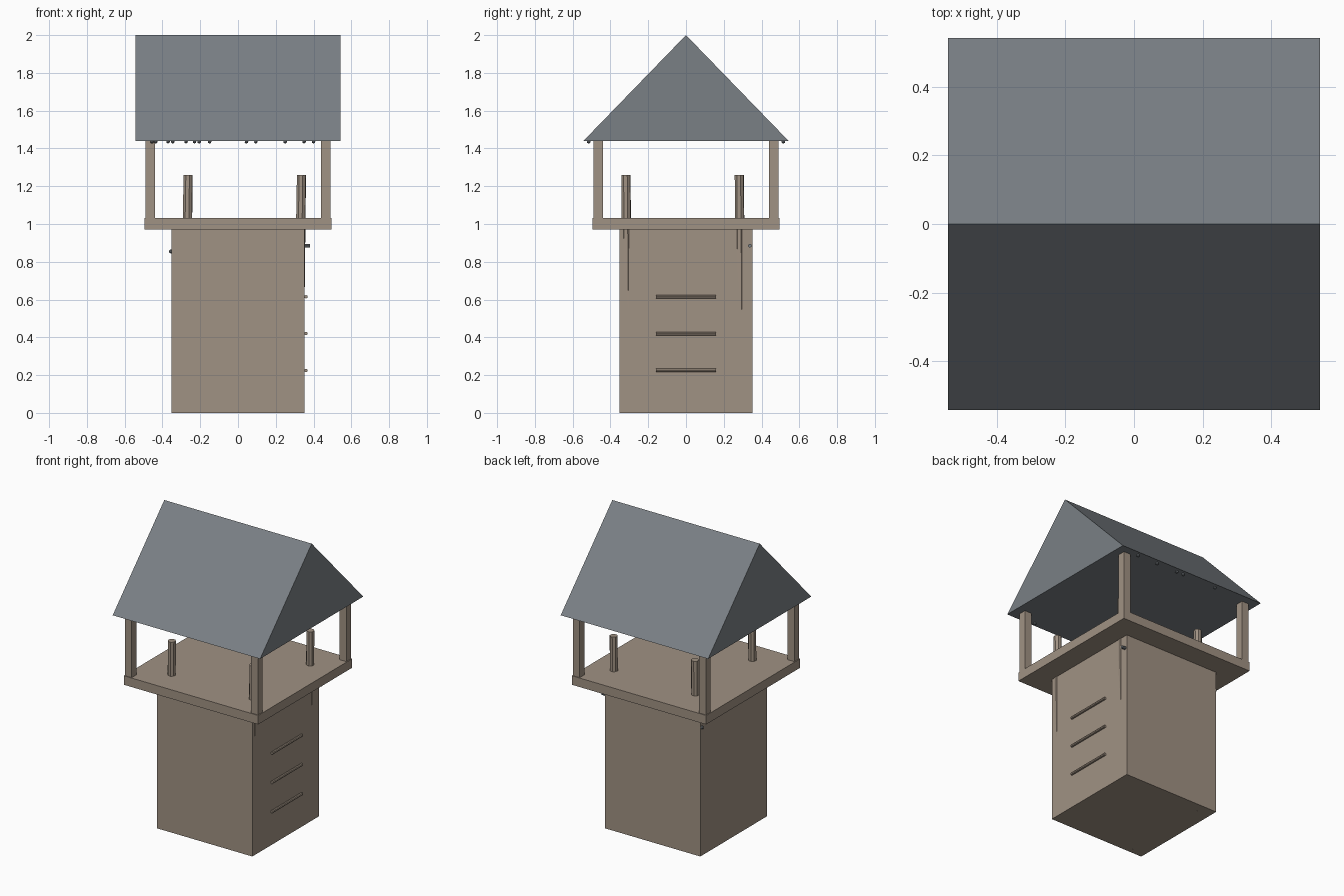
import bpy, bmesh, math
from mathutils import Vector

if "Cube" in bpy.data.objects:
    bpy.data.objects.remove(bpy.data.objects["Cube"])


def material(name, rgb):
    m = bpy.data.materials.new(name)
    m.diffuse_color = (*rgb, 1)
    m.use_nodes = True
    m.node_tree.nodes["Principled BSDF"].inputs["Base Color"].default_value = m.diffuse_color
    return m


WOOD = material("weathered_wood", (0.352, 0.287, 0.227))
SLATE = material("slate_grey", (0.195, 0.216, 0.235))


def finish(name, bm, mat):
    bmesh.ops.recalc_face_normals(bm, faces=bm.faces)
    mesh = bpy.data.meshes.new(name)
    bm.to_mesh(mesh)
    bm.free()
    mesh.materials.append(mat)
    ob = bpy.data.objects.new(name, mesh)
    bpy.context.collection.objects.link(ob)
    return ob


def box(name, lo, hi, mat):
    bm = bmesh.new()
    bmesh.ops.create_cube(bm, size=1)
    for v in bm.verts:
        v.co = [lo[i] + (v.co[i] + 0.5) * (hi[i] - lo[i]) for i in range(3)]
    return finish(name, bm, mat)


def rod(name, a, b, r1, r2, sides, mat):
    a, b = Vector(a), Vector(b)
    bm = bmesh.new()
    bmesh.ops.create_cone(bm, cap_ends=True, segments=sides,
                          radius1=r1, radius2=r2, depth=(b - a).length)
    turn = (b - a).to_track_quat('Z', 'Y')
    for v in bm.verts:
        v.co = turn @ v.co + (a + b) / 2
    return finish(name, bm, mat)


def bead(name, centre, r, mat):
    bm = bmesh.new()
    bmesh.ops.create_icosphere(bm, subdivisions=1, radius=r)
    bmesh.ops.translate(bm, verts=bm.verts, vec=centre)
    return finish(name, bm, mat)


# Tower body and lookout platform
box("tower_body", (-0.352, -0.352, 0), (0.352, 0.352, 0.975), WOOD)
box("platform", (-0.495, -0.495, 0.972), (0.495, 0.495, 1.032), WOOD)

# Square roof posts and leaning corner logs
for sx in (-1, 1):
    for sy in (-1, 1):
        x, y = sx * 0.465, sy * 0.465
        box("roof_post", (x - 0.025, y - 0.025, 1.03),
            (x + 0.025, y + 0.025, 1.445), WOOD)
        rod("corner_log", (sx * 0.3 + 0.018, sy * 0.3 - 0.008, 0.0),
            (sx * 0.3 + 0.036, sy * 0.3 - 0.018, 1.26), 0.029, 0.025, 8, WOOD)

# Gabled roof with its ridge along x
bm = bmesh.new()
ends = [[bm.verts.new((x, y, z)) for y, z in
         ((-0.543, 1.44), (0.543, 1.44), (0, 2.0))] for x in (-0.543, 0.543)]
for e in ends:
    bm.faces.new(e)
for i in range(3):
    j = (i + 1) % 3
    bm.faces.new((ends[0][i], ends[0][j], ends[1][j], ends[1][i]))
finish("roof", bm, SLATE)

# Ladder rungs on the right wall
for z in (0.225, 0.42, 0.615):
    rod("rung", (0.36, -0.158, z), (0.36, 0.158, z), 0.009, 0.009, 8, WOOD)

# Small beads under the eaves
for y, xs in ((-0.515, (-0.455, -0.435, -0.37, -0.345, -0.275, -0.23, -0.15, 0.35)),
              (0.515, (-0.205, 0.045, 0.095, 0.25, 0.4))):
    for x in xs:
        bead("eave_bead", (x, y, 1.436), 0.011, SLATE)

# Pegs near the top of the wall
rod("right_peg", (0.33, 0.338, 0.885), (0.38, 0.338, 0.885), 0.01, 0.01, 8, SLATE)
bead("left_peg", (-0.355, 0.338, 0.855), 0.012, SLATE)
